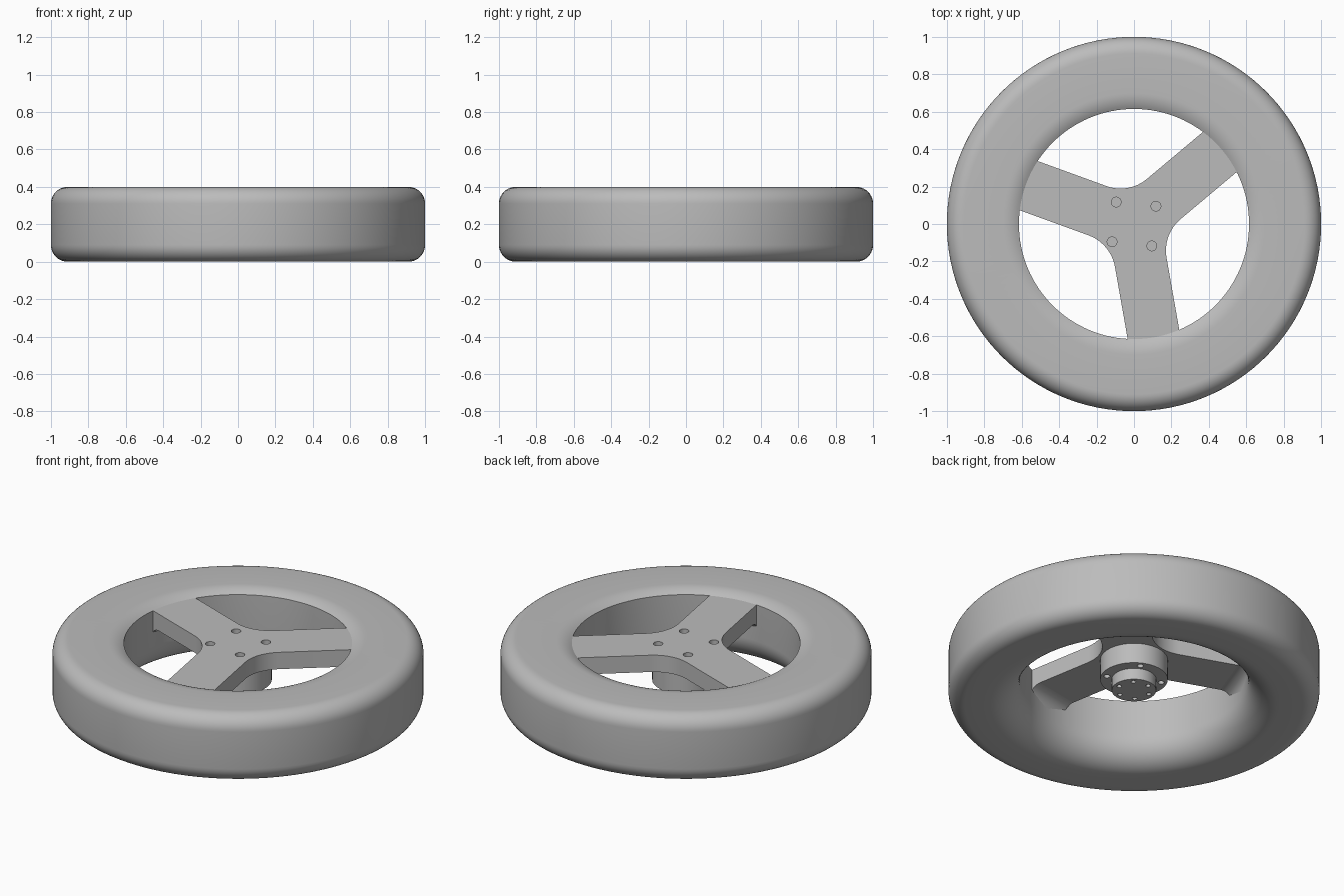
import bpy, bmesh
from math import sin, cos, pi, radians, sqrt
from mathutils import Matrix, Vector

cube = bpy.data.objects.get("Cube")
if cube:
    bpy.data.objects.remove(cube, do_unlink=True)

grey = bpy.data.materials.new("plain_grey")
grey.use_nodes = True
grey.diffuse_color = (0.5, 0.5, 0.5, 1)
grey.node_tree.nodes["Principled BSDF"].inputs["Base Color"].default_value = (0.5, 0.5, 0.5, 1)


def add_object(name, bm):
    bmesh.ops.recalc_face_normals(bm, faces=bm.faces)
    mesh = bpy.data.meshes.new(name)
    bm.to_mesh(mesh)
    bm.free()
    mesh.materials.append(grey)
    obj = bpy.data.objects.new(name, mesh)
    bpy.context.collection.objects.link(obj)
    return obj


def activate(obj):
    bpy.ops.object.select_all(action='DESELECT')
    obj.select_set(True)
    bpy.context.view_layer.objects.active = obj


def smooth(obj):
    activate(obj)
    bpy.ops.object.shade_smooth_by_angle(angle=radians(30))


def arc(cx, cy, r, start, end, steps=10):
    angles = [radians(start + (end - start) * i / steps) for i in range(steps + 1)]
    return [(cx + r * cos(a), cy + r * sin(a)) for a in angles]


def add_cylinder(bm, r, z0, z1, x=0, y=0, sides=64):
    place = Matrix.Translation((x, y, (z0 + z1) / 2))
    bmesh.ops.create_cone(bm, cap_ends=True, segments=sides, radius1=r, radius2=r,
                          depth=z1 - z0, matrix=place)


def extrude(bm, points, direction):
    face = bm.faces.new([bm.verts.new(p) for p in points])
    moved = bmesh.ops.extrude_face_region(bm, geom=[face], use_keep_orig=True)
    verts = [v for v in moved["geom"] if isinstance(v, bmesh.types.BMVert)]
    bmesh.ops.translate(bm, verts=verts, vec=direction)


def drill(obj, count, ring, offset, r, z0, z1):
    """Cut a ring of round holes into an object."""
    bm = bmesh.new()
    for i in range(count):
        a = radians(offset) + 2 * pi * i / count
        add_cylinder(bm, r, z0, z1, ring * cos(a), ring * sin(a), 24)
    cutter = add_object("hole_cutter", bm)
    cutter.hide_render = True
    mod = obj.modifiers.new("holes", 'BOOLEAN')
    mod.operation, mod.solver, mod.object = 'DIFFERENCE', 'EXACT', cutter
    activate(obj)
    bpy.ops.object.modifier_apply(modifier=mod.name)
    bpy.data.objects.remove(cutter, do_unlink=True)


# Tyre and rim: one turned ring with a large hollow curve on the underside
profile = (arc(0.91, 0.09, 0.09, -90, 0) + arc(0.91, 0.31, 0.09, 0, 90)
           + arc(0.70, 0.243, 0.157, 90, 122.8, 6)
           + arc(0.775, 0.16, 0.16, 180, 270, 14))
bm = bmesh.new()
SEGMENTS = 128
rings = []
for i in range(SEGMENTS):
    a = 2 * pi * i / SEGMENTS
    rings.append([bm.verts.new((r * cos(a), r * sin(a), z)) for r, z in profile])
for i, ring in enumerate(rings):
    after = rings[(i + 1) % SEGMENTS]
    for j in range(len(profile)):
        k = (j + 1) % len(profile)
        bm.faces.new((ring[j], after[j], after[k], ring[k]))
smooth(add_object("tyre_ring", bm))

# Three-spoke plate with rounded corners between the spokes
HALF, REACH, TOP, UNDER, FILLET = 0.14, 0.64, 0.375, 0.275, 0.22
SPOKES = [40, 160, 280]
outline = []
for angle in SPOKES:
    d = Vector((cos(radians(angle)), sin(radians(angle))))
    side = Vector((-d.y, d.x))
    outline += [tuple(d * REACH - side * HALF), tuple(d * REACH + side * HALF)]
    far = (HALF + FILLET) / sin(pi / 3)
    mid = radians(angle + 60)
    outline += arc(far * cos(mid), far * sin(mid), FILLET, angle + 270, angle + 210, 12)
bm = bmesh.new()
extrude(bm, [(x, y, UNDER) for x, y in outline], (0, 0, TOP - UNDER))
plate = add_object("spoke_plate", bm)
drill(plate, 4, 0.151, 39, 0.026, 0.2, 0.45)
smooth(plate)

# Curved gussets where the spokes run into the rim
for number, angle in enumerate(SPOKES, 1):
    curve = arc(0.545, 0.205, 0.07, 90, 0, 8)
    side_view = curve + [(REACH, 0.205), (REACH, UNDER)]
    bm = bmesh.new()
    extrude(bm, [(x, -HALF, z) for x, z in side_view], (0, 2 * HALF, 0))
    bm.transform(Matrix.Rotation(radians(angle), 4, 'Z'))
    smooth(add_object(f"spoke_gusset_{number}", bm))

# Hub drum and its smaller end boss, each with a ring of blind holes
bm = bmesh.new()
add_cylinder(bm, 0.182, 0.155, UNDER)
drum = add_object("hub_drum", bm)
drill(drum, 4, 0.15, 63, 0.017, 0.1, 0.2)
smooth(drum)

bm = bmesh.new()
add_cylinder(bm, 0.12, 0.088, 0.155)
boss = add_object("hub_boss", bm)
drill(boss, 6, 0.09, 48, 0.013, 0.05, 0.125)
smooth(boss)
